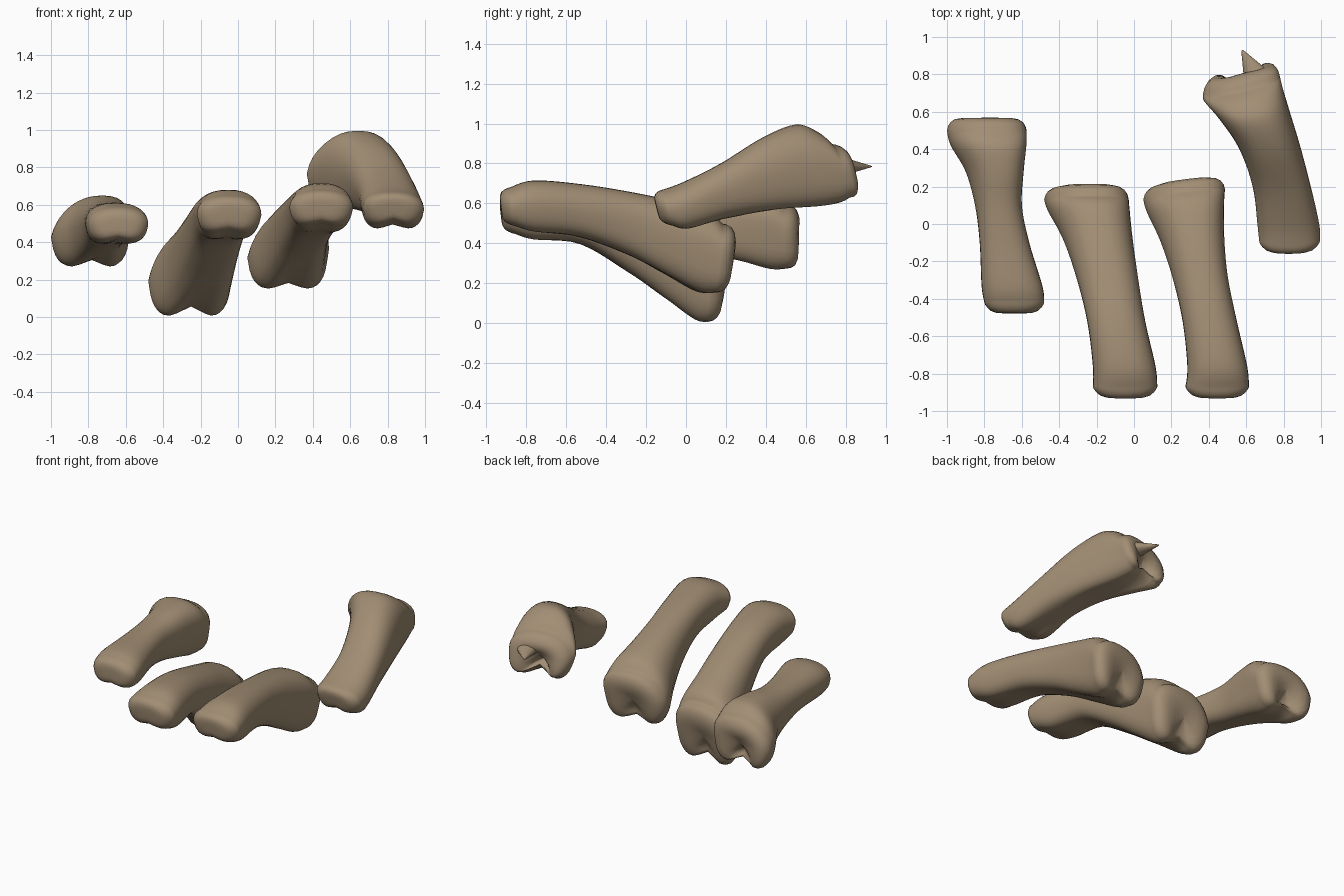
import bpy, bmesh, math
from mathutils import Vector

mat = bpy.data.materials.new("tan bone")
mat.diffuse_color = (0.36, 0.27, 0.175, 1)
SIDES, STEPS = 32, 5


def spow(v, p):
    return math.copysign(abs(v) ** p, v)


def ring(sec, scale=1.0, dy=0.0, skew=0.0, hollow=0.0):
    """Arched cross-section: round top, squarer bottom with a central groove."""
    y, xl, xr, zb, zt, notch, lean, apex = sec
    cx, cz, w, h = (xl + xr) / 2, (zb + zt) / 2, (xr - xl) / 2, (zt - zb) / 2
    pts = []
    for i in range(SIDES):
        a = 2 * math.pi * i / SIDES
        c, s = math.cos(a), math.sin(a)
        p = 0.85 if s > 0 else 0.6
        u, v = spow(c, p), spow(s, p)
        x, z = w * u, h * v
        if s < 0:
            z += notch * math.exp(-(u / 0.42) ** 2) * abs(v)
            x *= 1 - 0.12 * abs(v)
        else:
            x += apex * v
        x, z = x * scale, z * scale
        # joint faces sink in the middle of their lower half
        low = min(1, max(0, 0.45 - v * scale))
        sink = hollow * low * math.exp(-(u * scale / 0.45) ** 2)
        pts.append(Vector((cx + x, y + dy + lean * z + skew * x - sink, cz + z)))
    return pts


def catmull(a, b, c, d, t):
    return [0.5 * (2 * q + (r - p) * t + (2 * p - 5 * q + 4 * r - s) * t * t
                   + (3 * q - p - 3 * r + s) * t ** 3) for p, q, r, s in zip(a, b, c, d)]


def bone(name, secs, skew=0.0, hollow=0.05):
    # smooth the listed sections along the shaft
    path = []
    for i in range(len(secs) - 1):
        four = [secs[max(0, min(len(secs) - 1, i + k))] for k in (-1, 0, 1, 2)]
        path += [catmull(*four, t / STEPS) for t in range(STEPS)]
    path.append(secs[-1])
    y0, y1 = secs[0][0], secs[-1][0]
    # rounded front head
    rings = [ring(secs[0], s, d) for s, d in
             ((0.04, -0.058), (0.35, -0.058), (0.6, -0.055), (0.78, -0.045),
              (0.9, -0.028), (0.97, -0.012))]
    rings += [ring(s, 1, 0, skew * max(0, (s[0] - y0) / (y1 - y0)) ** 3) for s in path]
    # rounded back end with a shallow joint hollow
    rings += [ring(secs[-1], s, d, skew, hollow * k) for s, d, k in
              ((0.97, 0.025, 0.2), (0.91, 0.045, 0.5), (0.8, 0.062, 0.8), (0.62, 0.072, 1),
               (0.42, 0.076, 1), (0.22, 0.078, 1), (0.04, 0.078, 1))]
    bm = bmesh.new()
    vs = [[bm.verts.new(p) for p in r] for r in rings]
    for a, b in zip(vs, vs[1:]):
        for i in range(SIDES):
            j = (i + 1) % SIDES
            bm.faces.new((a[i], a[j], b[j], b[i]))
    bm.faces.new(vs[0])
    bm.faces.new(vs[-1])
    bmesh.ops.recalc_face_normals(bm, faces=bm.faces)
    for f in bm.faces:
        f.smooth = True
    me = bpy.data.meshes.new(name)
    bm.to_mesh(me)
    bm.free()
    me.materials.append(mat)
    ob = bpy.data.objects.new(name, me)
    bpy.context.collection.objects.link(ob)
    return ob


# section: y, x left, x right, z bottom, z top, groove, lean, apex shift
bone("left_finger_bone", [
    (-0.42, -0.80, -0.48, 0.395, 0.59, 0.02, 0.0, 0.0),
    (-0.33, -0.815, -0.49, 0.385, 0.61, 0.02, 0.0, 0.0),
    (-0.10, -0.825, -0.56, 0.385, 0.61, 0.0, 0.0, 0.0),
    (0.10, -0.85, -0.60, 0.35, 0.62, 0.0, 0.0, 0.01),
    (0.28, -0.90, -0.595, 0.30, 0.645, 0.02, 0.0, 0.03),
    (0.42, -0.98, -0.585, 0.255, 0.645, 0.05, -0.02, 0.05),
    (0.50, -1.00, -0.58, 0.255, 0.60, 0.07, -0.05, 0.04)], hollow=0.09)

bone("middle_left_finger_bone", [
    (-0.87, -0.22, 0.125, 0.44, 0.65, 0.02, -0.12, 0.0),
    (-0.76, -0.22, 0.115, 0.41, 0.68, 0.02, 0.0, 0.0),
    (-0.52, -0.25, 0.06, 0.395, 0.655, 0.0, 0.05, 0.0),
    (-0.28, -0.31, 0.02, 0.26, 0.59, 0.0, 0.1, 0.01),
    (-0.08, -0.38, -0.01, 0.115, 0.52, 0.02, 0.13, 0.02),
    (0.07, -0.46, -0.03, 0.0, 0.46, 0.06, 0.13, 0.04),
    (0.13, -0.48, -0.035, -0.015, 0.40, 0.08, 0.1, 0.04)], hollow=0.06)

bone("middle_right_finger_bone", [
    (-0.87, 0.275, 0.615, 0.48, 0.68, 0.02, -0.12, 0.0),
    (-0.76, 0.285, 0.605, 0.45, 0.715, 0.02, 0.0, 0.0),
    (-0.52, 0.26, 0.55, 0.43, 0.695, 0.0, 0.05, 0.0),
    (-0.28, 0.205, 0.50, 0.345, 0.655, 0.0, 0.1, 0.01),
    (-0.08, 0.14, 0.48, 0.235, 0.61, 0.02, 0.13, 0.02),
    (0.08, 0.07, 0.475, 0.145, 0.56, 0.04, 0.13, 0.04),
    (0.155, 0.05, 0.48, 0.135, 0.50, 0.06, 0.1, 0.04)], skew=0.12, hollow=0.06)

bone("right_finger_bone", [
    (-0.09, 0.67, 0.995, 0.48, 0.67, 0.03, -0.25, -0.01),
    (0.00, 0.66, 0.99, 0.465, 0.705, 0.03, -0.15, -0.01),
    (0.20, 0.635, 0.945, 0.53, 0.80, 0.0, -0.2, 0.0),
    (0.42, 0.56, 0.885, 0.56, 0.93, 0.02, -0.2, 0.0),
    (0.60, 0.45, 0.825, 0.57, 0.995, 0.04, -0.25, 0.01),
    (0.70, 0.375, 0.79, 0.585, 0.96, 0.07, -0.3, 0.03),
    (0.75, 0.37, 0.775, 0.61, 0.90, 0.08, -0.3, 0.03)], skew=0.25, hollow=0.13)

# thin broken point on the rim of the right bone
bpy.ops.mesh.primitive_cone_add(vertices=16, radius1=0.10, radius2=0.006, depth=0.18,
                                location=(0.62, 0.85, 0.785),
                                rotation=(math.radians(-90), 0, math.radians(28)))
spur = bpy.context.object
spur.name = "broken_rim_point"
spur.scale = (0.8, 0.5, 1)
spur.data.materials.append(mat)
bpy.ops.object.shade_smooth_by_angle()
